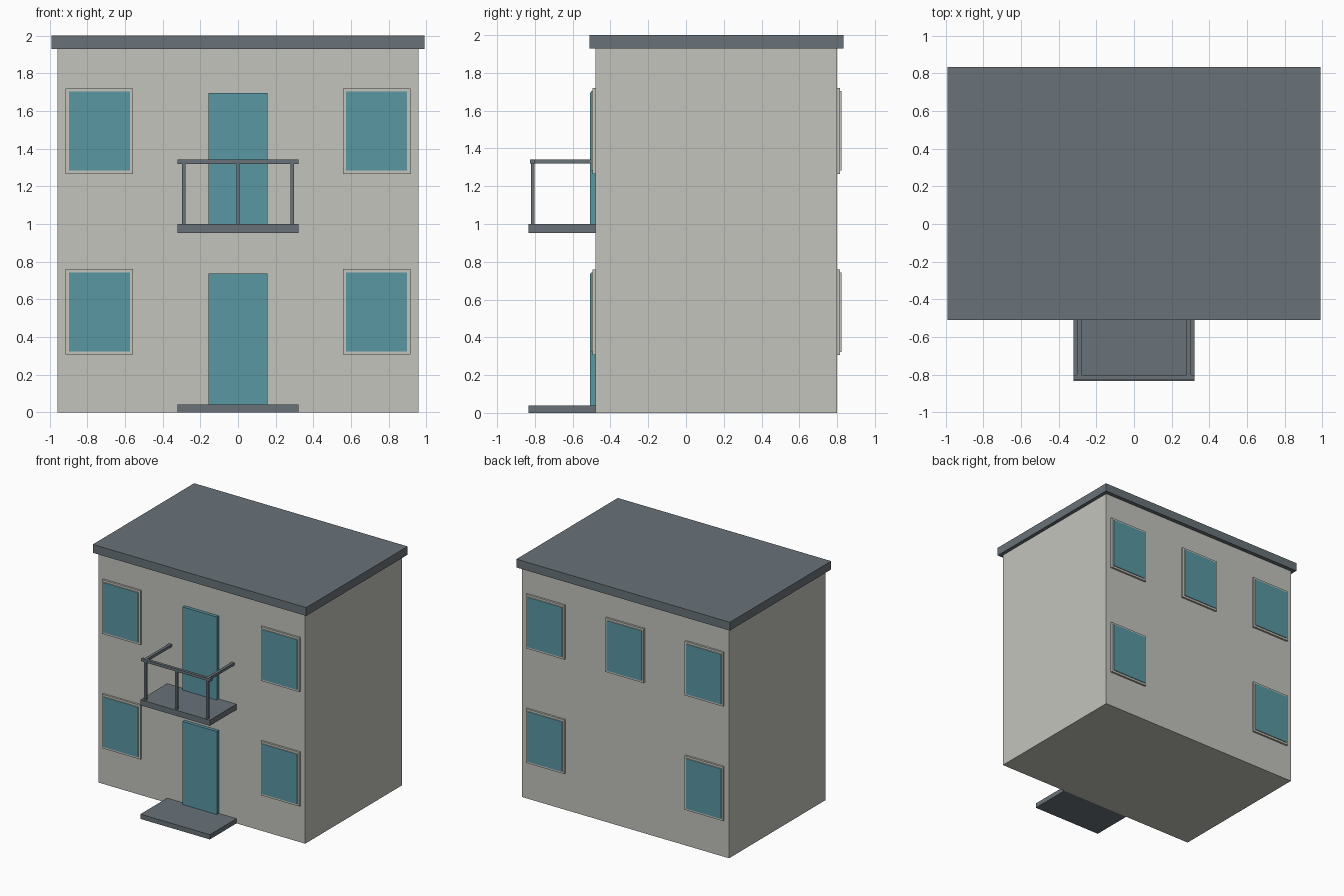
import bpy

cube = bpy.data.objects.get("Cube")
if cube:
    bpy.data.objects.remove(cube, do_unlink=True)


def material(name, rgb):
    m = bpy.data.materials.new(name)
    m.use_nodes = True
    m.diffuse_color = (*rgb, 1)
    m.node_tree.nodes["Principled BSDF"].inputs["Base Color"].default_value = (*rgb, 1)
    return m


wall = material("pale stone", (0.54, 0.55, 0.50))
slate = material("slate grey", (0.14, 0.17, 0.19))
glass = material("teal glass", (0.10, 0.31, 0.37))


def box(name, mat, x, y, z):
    """Box spanning the given (low, high) ranges."""
    lo, hi = zip(x, y, z)
    corners = [(a, b, c) for a in x for b in y for c in z]
    faces = [(0, 1, 3, 2), (4, 6, 7, 5), (0, 4, 5, 1),
             (2, 3, 7, 6), (0, 2, 6, 4), (1, 5, 7, 3)]
    mesh = bpy.data.meshes.new(name)
    mesh.from_pydata(corners, [], faces)
    mesh.materials.append(mat)
    mesh.update()
    ob = bpy.data.objects.new(name, mesh)
    bpy.context.collection.objects.link(ob)
    return ob


FRONT, BACK = -0.48, 0.80

# Main volume and roof slab
box("walls", wall, (-0.96, 0.96), (FRONT, BACK), (0, 1.93))
box("roof_slab", slate, (-0.99, 0.99), (-0.51, 0.833), (1.93, 2))


def window(name, x, z, side):
    """Raised frame with a glazed panel; side is -1 for front, 1 for back."""
    y = FRONT if side < 0 else BACK

    def depth(d):
        return tuple(sorted((y, y + side * d)))

    box(name + "_frame", wall, (x - 0.178, x + 0.178), depth(0.016),
        (z - 0.227, z + 0.227))
    pane = box(name + "_pane", wall, (x - 0.162, x + 0.162), depth(0.023),
               (z - 0.21, z + 0.21))
    # Only the outward face is glazed
    pane.data.materials.append(glass)
    for face in pane.data.polygons:
        if face.normal.y * side > 0.5:
            face.material_index = 1


# Windows on both storeys
for floor, z in (("lower", 0.533), ("upper", 1.493)):
    for hand, x in (("right", -0.737), ("left", 0.737)):
        window(f"{floor}_front_{hand}_window", x, z, -1)
        window(f"{floor}_back_{hand}_window", x, z, 1)
window("upper_back_middle_window", 0, 1.493, 1)

# Doors, doorstep and balcony floor
for floor, z in (("lower", 0.04), ("upper", 1.0)):
    box(f"{floor}_door", glass, (-0.158, 0.158), (-0.507, FRONT), (z, z + 0.697))
box("doorstep", slate, (-0.322, 0.322), (-0.833, FRONT), (0, 0.04))
box("balcony_floor", slate, (-0.322, 0.322), (-0.833, FRONT), (0.953, 1.0))

# Balcony railing
box("front_rail", slate, (-0.322, 0.322), (-0.825, -0.801), (1.32, 1.342))
for hand, x in (("right", -0.29), ("left", 0.29)):
    box(f"{hand}_rail", slate, (x - 0.012, x + 0.012), (-0.801, FRONT), (1.32, 1.342))
for hand, x in (("right", -0.288), ("middle", 0), ("left", 0.288)):
    box(f"{hand}_post", slate, (x - 0.009, x + 0.009), (-0.821, -0.803), (1.0, 1.32))
